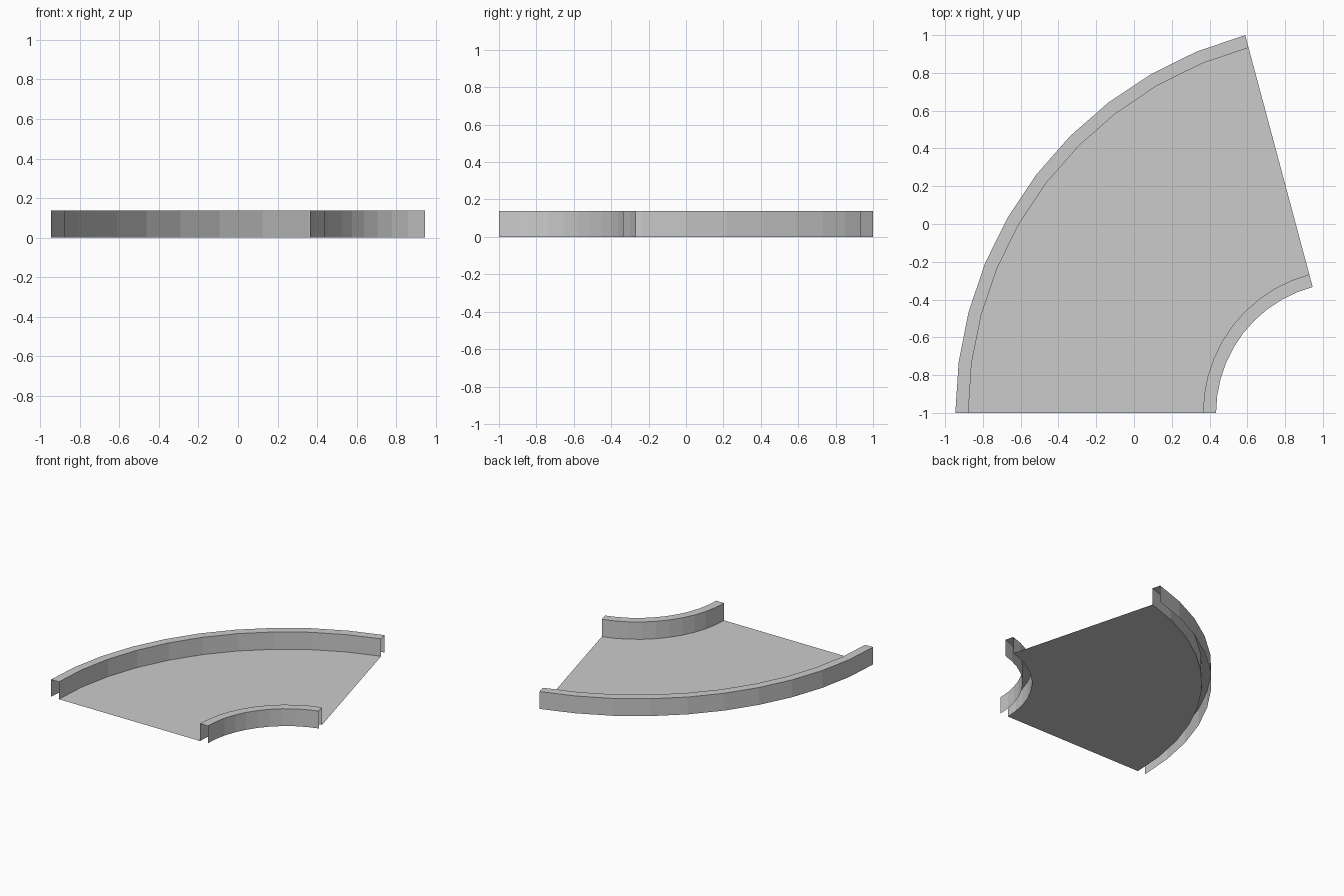
import bpy
import bmesh
from math import radians, sin, cos
from mathutils import Vector

cube = bpy.data.objects.get("Cube")
if cube:
    bpy.data.objects.remove(cube, do_unlink=True)

# Sizes: outer radius is three times the inner one
SWEEP = radians(75)
OUTER = 2 / sin(SWEEP)
INNER = OUTER / 3
WALL = INNER * 0.1
HEIGHT = INNER * 0.2
centre = Vector(((OUTER + INNER * cos(SWEEP)) / 2, -1, 0))

# Plain grey material
grey = bpy.data.materials.new("light_grey")
grey.use_nodes = True
colour = (0.6, 0.6, 0.6, 1)
grey.diffuse_color = colour
grey.node_tree.nodes["Principled BSDF"].inputs["Base Color"].default_value = colour

# Open channel cross-section: thin floor between two hollow rims
profile = [
    (INNER, 0), (INNER, HEIGHT), (INNER + WALL, HEIGHT), (INNER + WALL, 0),
    (OUTER - WALL, 0), (OUTER - WALL, HEIGHT), (OUTER, HEIGHT), (OUTER, 0),
]
bm = bmesh.new()
verts = [bm.verts.new(centre + Vector((-r, 0, z))) for r, z in profile]
edges = [bm.edges.new(pair) for pair in zip(verts, verts[1:])]

# Sweep the section around the bend
bmesh.ops.spin(bm, geom=verts + edges, cent=centre, axis=(0, 0, 1),
               angle=-SWEEP, steps=10, use_duplicate=False)

# Make the floor and rim tops face up
bm.normal_update()
if sum(f.normal.z for f in bm.faces) < 0:
    bmesh.ops.reverse_faces(bm, faces=bm.faces[:])

mesh = bpy.data.meshes.new("curved_track")
bm.to_mesh(mesh)
bm.free()
mesh.materials.append(grey)
track = bpy.data.objects.new("curved_track", mesh)
bpy.context.collection.objects.link(track)
